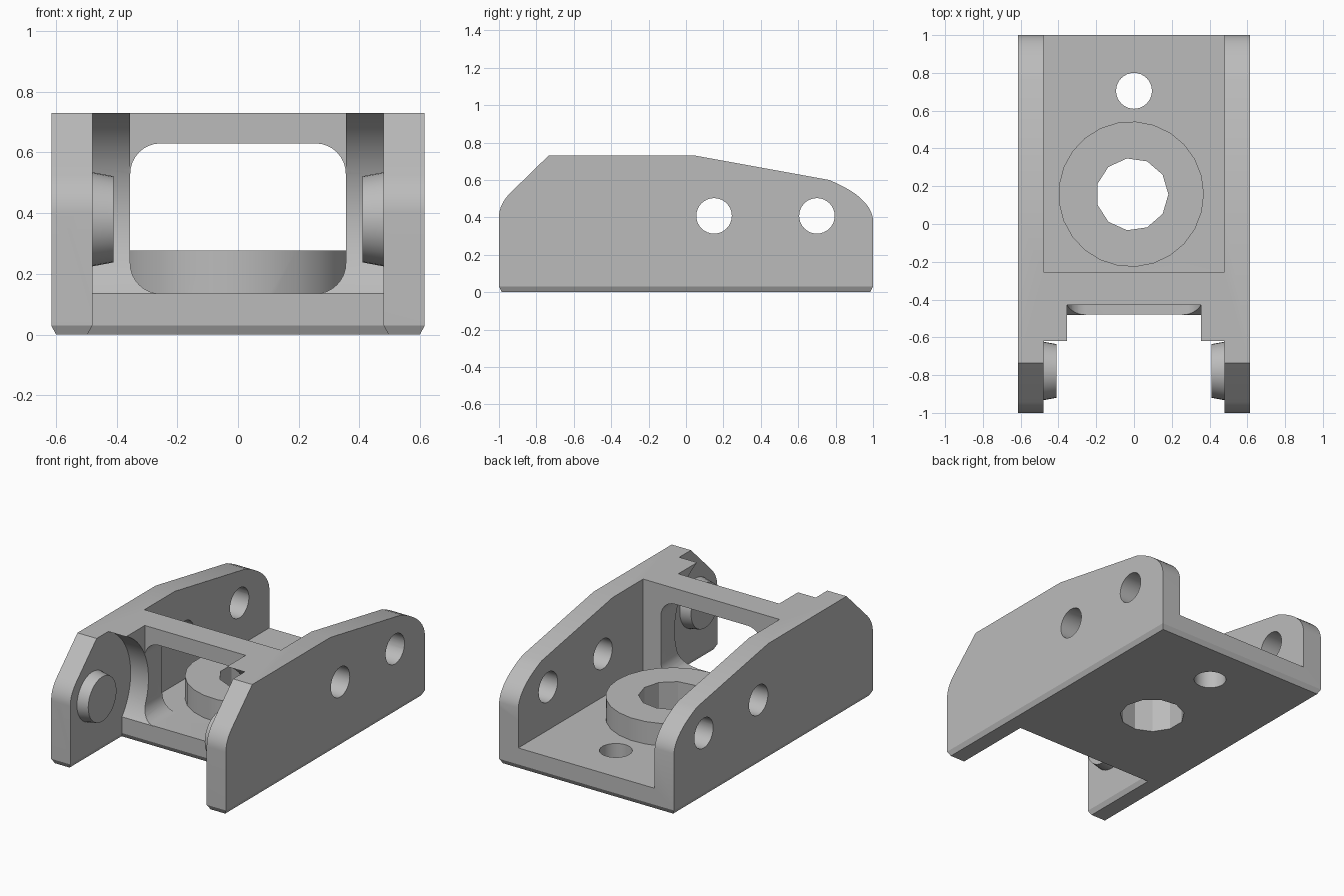
import bpy, bmesh
from math import sin, cos, pi, radians
from mathutils import Vector

if "Cube" in bpy.data.objects:
    bpy.data.objects.remove(bpy.data.objects["Cube"], do_unlink=True)

grey = bpy.data.materials.new("bracket grey")
grey.use_nodes = True
grey.diffuse_color = (0.5, 0.5, 0.5, 1)
grey.node_tree.nodes["Principled BSDF"].inputs["Base Color"].default_value = (0.5, 0.5, 0.5, 1)

HALF, INNER, TOP, FLOOR = 0.615, 0.48, 0.73, 0.135
SILL = -0.478                 # front edge of the floor
PIN_Y, PIN_Z = -0.778, 0.38   # pivot axis


def place(u, v, w, axis):
    """Map profile point (u, v) and depth w to space for an axis."""
    return Vector({"x": (w, u, v), "y": (u, w, v), "z": (u, v, w)}[axis])


def loft(name, rings, axis):
    """Closed solid through matching rings, each (points, depth)."""
    bm = bmesh.new()
    loops = [[bm.verts.new(place(u, v, w, axis)) for u, v in pts] for pts, w in rings]
    for a, b in zip(loops, loops[1:]):
        for i in range(len(a)):
            j = (i + 1) % len(a)
            bm.faces.new((a[i], a[j], b[j], b[i]))
    bm.faces.new(loops[0])
    bm.faces.new(loops[-1])
    bmesh.ops.recalc_face_normals(bm, faces=bm.faces)
    mesh = bpy.data.meshes.new(name)
    bm.to_mesh(mesh)
    bm.free()
    mesh.materials.append(grey)
    obj = bpy.data.objects.new(name, mesh)
    bpy.context.collection.objects.link(obj)
    return obj


def prism(name, pts, axis, lo, hi):
    return loft(name, [(pts, lo), (pts, hi)], axis)


def circle(cu, cv, r, n=32):
    return [(cu + r * cos(2 * pi * i / n), cv + r * sin(2 * pi * i / n)) for i in range(n)]


def rect(u0, u1, v0, v1):
    return [(u0, v0), (u1, v0), (u1, v1), (u0, v1)]


def round_rect(u0, u1, v0, v1, r, n=8):
    pts = []
    for k, (u, v) in enumerate(rect(u0 + r, u1 - r, v0 + r, v1 - r)):
        for i in range(n + 1):
            a = pi + (k + i / n) * pi / 2
            pts.append((u + r * cos(a), v + r * sin(a)))
    return pts


def curve(a, b, c, n=10):
    """Quadratic curve from a to c pulled toward b."""
    a, b, c = Vector(a), Vector(b), Vector(c)
    return [tuple(a * (1 - t) ** 2 + b * 2 * t * (1 - t) + c * t * t)
            for t in (i / n for i in range(n + 1))]


def combine(target, tool, operation):
    mod = target.modifiers.new("shape", "BOOLEAN")
    mod.operation, mod.solver, mod.object = operation, "EXACT", tool
    bpy.context.view_layer.objects.active = target
    bpy.ops.object.modifier_apply(modifier=mod.name)
    bpy.data.objects.remove(tool, do_unlink=True)


def smooth(obj):
    bpy.ops.object.select_all(action="DESELECT")
    obj.select_set(True)
    bpy.context.view_layer.objects.active = obj
    bpy.ops.object.shade_smooth_by_angle(angle=radians(20))


def footprint(d):
    """Fork-shaped outline inset by d."""
    x, i, y, s = HALF - d, INNER + d, 1 - d, SILL + d
    return [(-x, -y), (-i, -y), (-i, s), (i, s), (i, -y), (x, -y), (x, y), (-x, y)]


# Fork-shaped block with a chamfered underside
body = loft("bracket_body", [(footprint(0.016), 0), (footprint(0), 0.03), (footprint(0), 0.85)], "z")

# Lugs and concave pivot clearance in front of the cross wall
combine(body, prism("lug", rect(-0.7, -0.4, FLOOR, 0.8), "x", -0.5, 0.5), "UNION")
combine(body, prism("clearance", circle(PIN_Y, PIN_Z, 0.385, 96), "x", -INNER, INNER), "DIFFERENCE")

# Side outline
outline = [(-1, -0.1), (1, -0.1)]
outline += curve((1, 0.39), (0.985, 0.51), (0.765, 0.6))
outline += [(0.05, TOP), (-0.735, TOP)]
outline += curve((-0.94, 0.53), (-1, 0.47), (-1, 0.4))
combine(body, prism("side_outline", outline, "x", -0.7, 0.7), "INTERSECT")

# Rear pocket, bar recess and window in the cross wall
combine(body, prism("pocket", rect(-INNER, INNER, FLOOR, 0.9), "y", -0.255, 1.1), "DIFFERENCE")
combine(body, prism("recess", rect(-0.355, 0.355, PIN_Z, 0.9), "y", -0.75, -0.43), "DIFFERENCE")
combine(body, prism("window", round_rect(-0.355, 0.355, FLOOR, 0.63, 0.1), "y", -0.75, -0.2), "DIFFERENCE")

# Floor boss with its coarse bore, and the rear floor hole
combine(body, prism("boss", circle(-0.015, 0.158, 0.385, 25), "z", 0.08, 0.278), "UNION")
combine(body, prism("bore", circle(-0.01, 0.157, 0.192, 11), "z", -0.1, 0.5), "DIFFERENCE")
combine(body, prism("floor_hole", circle(0, 0.705, 0.095), "z", -0.1, 0.5), "DIFFERENCE")

# Cross holes through both side plates
for y in (0.15, 0.70):
    combine(body, prism("side_hole", circle(y, 0.408, 0.095), "x", -0.7, 0.7), "DIFFERENCE")
smooth(body)

# Tapered pivot pins on the inner faces of the fork
for side, name in ((1, "left_pin"), (-1, "right_pin")):
    pin = loft(name, [(circle(PIN_Y, PIN_Z, 0.156), side * 0.485),
                      (circle(PIN_Y, PIN_Z, 0.142), side * 0.41)], "x")
    smooth(pin)
